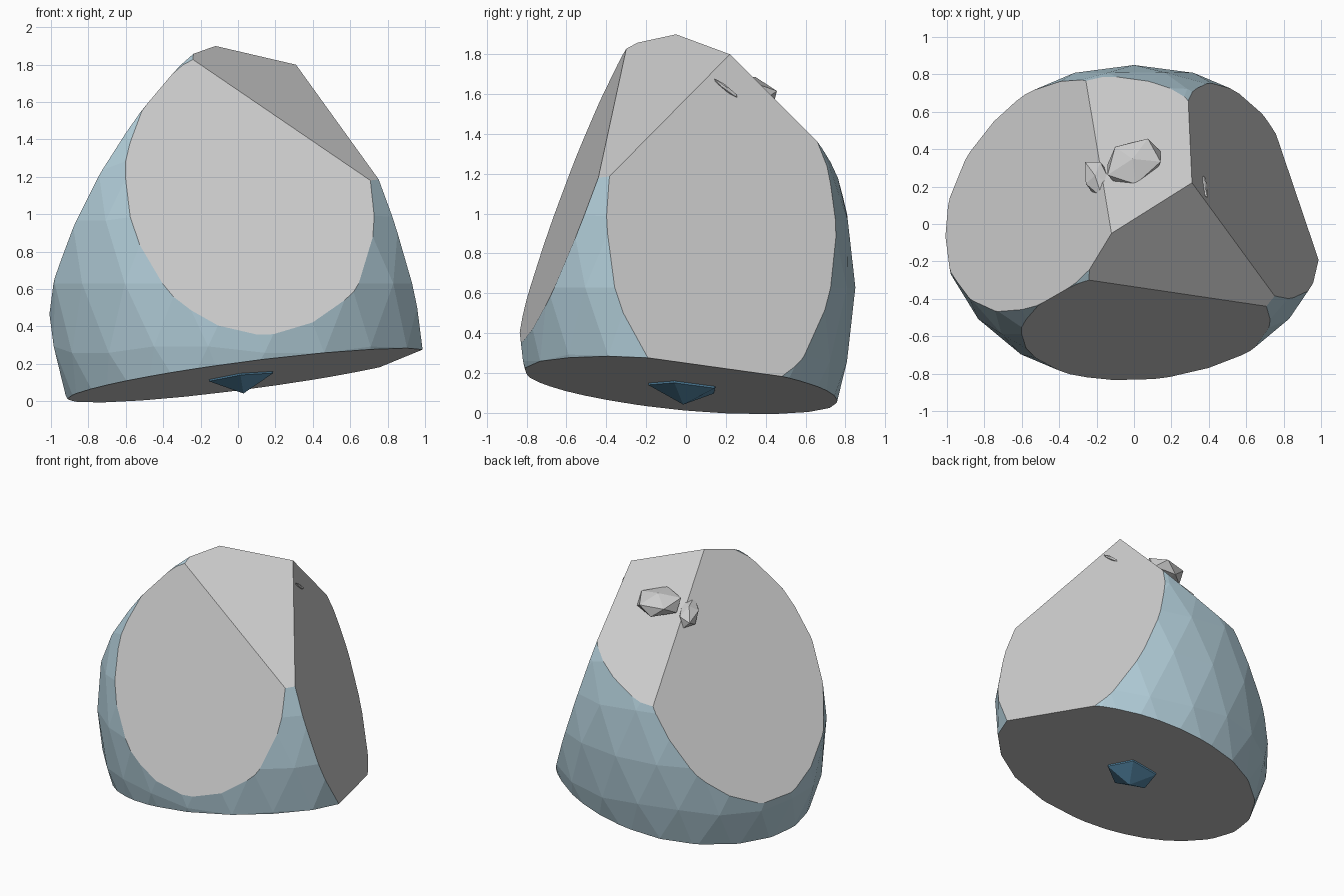
import bpy, bmesh, math
from mathutils import Vector, Matrix

if "Cube" in bpy.data.objects:
    bpy.data.objects.remove(bpy.data.objects["Cube"])


def material(name, color):
    m = bpy.data.materials.new(name)
    m.diffuse_color = (*color, 1)
    m.use_nodes = True
    m.node_tree.nodes["Principled BSDF"].inputs["Base Color"].default_value = m.diffuse_color
    return m


def add_object(name, bm, mats=()):
    mesh = bpy.data.meshes.new(name)
    bm.to_mesh(mesh)
    bm.free()
    for m in mats:
        mesh.materials.append(m)
    ob = bpy.data.objects.new(name, mesh)
    bpy.context.collection.objects.link(ob)
    return ob


def pebble(name, center, radii, normal, spin=0, mats=()):
    """Flattened icosahedron lying on a cut face."""
    bm = bmesh.new()
    bmesh.ops.create_icosphere(bm, subdivisions=1, radius=1)
    rot = Vector(normal).to_track_quat('Z', 'Y').to_matrix().to_4x4()
    mat = (Matrix.Translation(center) @ rot @ Matrix.Rotation(math.radians(spin), 4, 'Z')
           @ Matrix.Diagonal((*radii, 1)))
    bmesh.ops.transform(bm, matrix=mat, verts=bm.verts)
    return add_object(name, bm, mats)


blue = material("stone_blue", (0.45, 0.62, 0.70))
grey = material("cut_grey", (0.8, 0.8, 0.8))
dark = material("deep_blue", (0.10, 0.27, 0.42))

# Boulder: stretched icosphere with slight dents and swells
CENTER = Vector((0, -0.005, 0.63))
RADII = Vector((1.03, 0.855, 1.34))
BUMPS = [((0.73, -0.50, 0.42), -0.05), ((0.93, -0.25, -0.27), 0.03)]
bm = bmesh.new()
bmesh.ops.create_icosphere(bm, subdivisions=3, radius=1)
for v in bm.verts:
    d = v.co.normalized()
    s = 1 + sum(a * math.exp(-(d - Vector(p)).length_squared / 0.1) for p, a in BUMPS)
    v.co = CENTER + Vector(d[i] * RADII[i] * s for i in range(3))

# Flat chiselled faces: (point, outward normal)
CUTS = {
    "base": ((0, 0, 0.13), (0.13, -0.095, -1)),
    "front": ((0, -0.979, 0), (0.116, -1, 0.387)),
    "top": ((0, 0, 1.857), (0.596, -0.578, 1)),
    "right": ((1.007, 0, 0), (1, 0.386, 0.34)),
    "back": ((0, 0, 1.897), (-0.385, 0.983, 1)),
    "left": ((0, 0, 2.057), (-1.629, 0.774, 1)),
}
for point, normal in CUTS.values():
    geom = bm.verts[:] + bm.edges[:] + bm.faces[:]
    res = bmesh.ops.bisect_plane(bm, geom=geom, dist=1e-5, plane_co=point,
                                 plane_no=Vector(normal).normalized(), clear_outer=True)
    edges = [e for e in bm.edges if e.is_boundary]
    for f in bmesh.ops.holes_fill(bm, edges=edges, sides=0)["faces"]:
        f.material_index = 1
bmesh.ops.recalc_face_normals(bm, faces=bm.faces)
add_object("boulder", bm, (blue, grey))

# Small stones embedded in the faces
pebble("base_stone", (0.01, 0, 0.19), (0.21, 0.20, 0.15), CUTS["base"][1], 0, (dark,))
pebble("back_stone", (0.0, 0.325, 1.61), (0.175, 0.14, 0.08), (-0.1, 0.3, 1), 10)
pebble("left_stone", (-0.19, 0.235, 1.545), (0.075, 0.14, 0.07), (-0.3, 0.4, 1), -10)

# Thin chip on the right face
n = Vector(CUTS["right"][1]).normalized()
along = Vector((0, 0.14, -0.10))
along = (along - n * along.dot(n)).normalized()
side = n.cross(along)
chip = pebble("right_chip", (0, 0, 0), (0.085, 0.013, 0.012), (0, 0, 1))
chip.matrix_world = (Matrix.Translation((0.38, 0.20, 1.63))
                     @ Matrix((along, side, n)).transposed().to_4x4())
